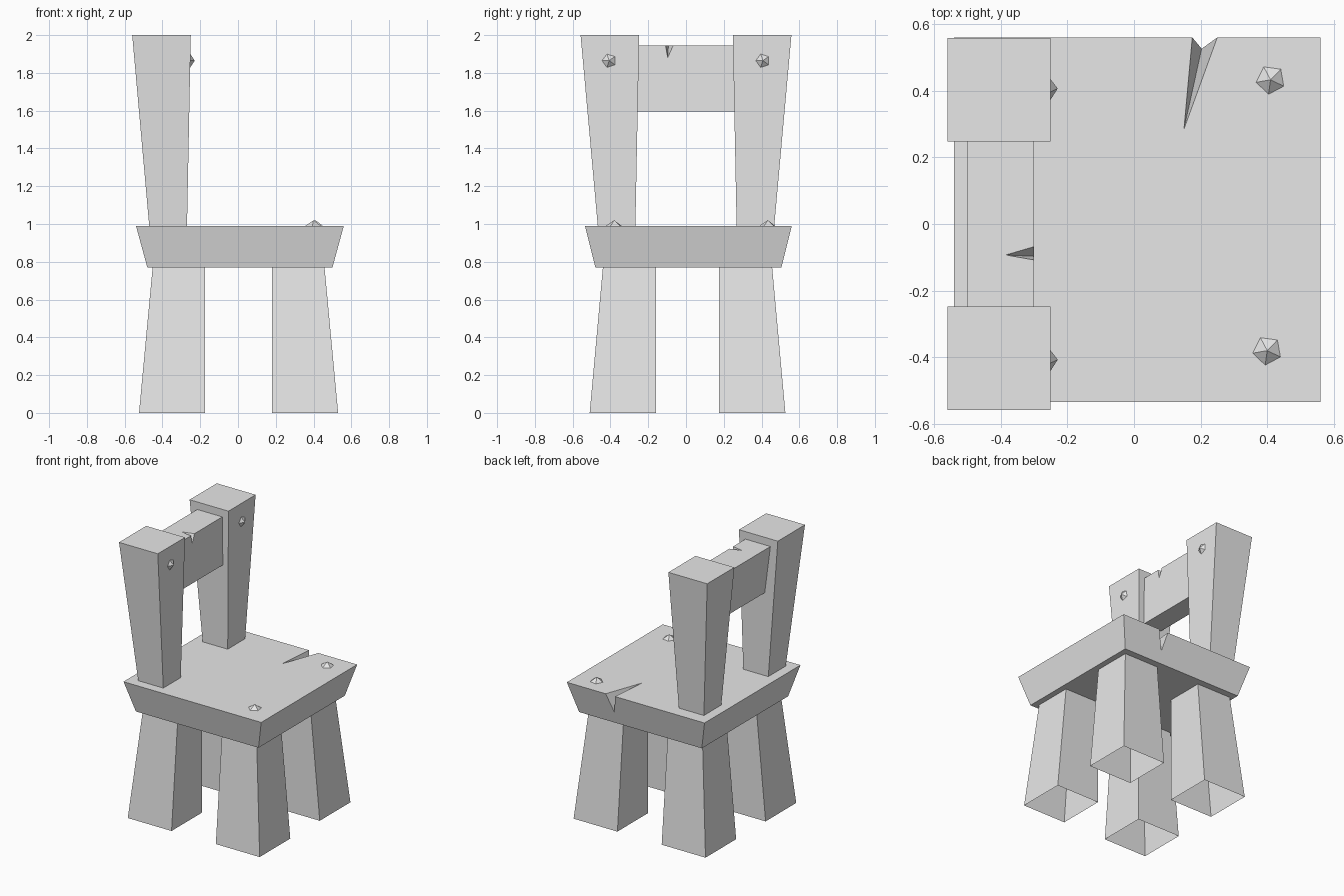
import bpy, bmesh, math
from mathutils import Matrix, Vector

cube = bpy.data.objects.get("Cube")
if cube:
    bpy.data.objects.remove(cube, do_unlink=True)

grey = bpy.data.materials.new("plain_grey")
grey.diffuse_color = (0.8, 0.8, 0.8, 1)
grey.use_nodes = True
grey.node_tree.nodes["Principled BSDF"].inputs["Base Color"].default_value = (0.8, 0.8, 0.8, 1)


def finish(name, bm):
    mesh = bpy.data.meshes.new(name)
    bm.to_mesh(mesh)
    bm.free()
    mesh.materials.append(grey)
    obj = bpy.data.objects.new(name, mesh)
    bpy.context.collection.objects.link(obj)
    return obj


def block(name, low, high, z0, z1, open_bottom=False):
    """Tapered box between two rectangles, each (x0, x1, y0, y1)."""
    bm = bmesh.new()
    rings = []
    for (x0, x1, y0, y1), z in ((low, z0), (high, z1)):
        corners = ((x0, y0), (x1, y0), (x1, y1), (x0, y1))
        rings.append([bm.verts.new((x, y, z)) for x, y in corners])
    a, b = rings
    for i in range(4):
        j = (i + 1) % 4
        bm.faces.new((a[i], a[j], b[j], b[i]))
    bm.faces.new(b)
    if not open_bottom:
        bm.faces.new(a[::-1])
    return finish(name, bm)


def cut_crack(target, inner, left, right, tip):
    """Carve a wedge; the tip lies on the side face below the two rim points."""
    pts = [Vector(p) for p in (inner, left, right, tip)]
    out = (pts[1] + pts[2]) / 2 - pts[0]
    # push the cutter out past the rim along the lines from the inner point
    scale = 1.0 + 0.01 / out.length
    pts = [pts[0]] + [pts[0] + (p - pts[0]) * scale for p in pts[1:]]
    # raised copies of the top points keep the cut clear of the top face
    lift = Vector((0, 0, 0.02))
    pts += [p + lift for p in pts[:3]]
    bm = bmesh.new()
    for p in pts:
        bm.verts.new(p)
    bmesh.ops.convex_hull(bm, input=bm.verts[:])
    bmesh.ops.recalc_face_normals(bm, faces=bm.faces[:])
    cutter = finish("crack_cutter", bm)
    cutter.hide_render = True
    mod = target.modifiers.new("crack", 'BOOLEAN')
    mod.operation = 'DIFFERENCE'
    mod.solver = 'EXACT'
    mod.object = cutter
    bpy.context.view_layer.objects.active = target
    bpy.ops.object.modifier_apply(modifier=mod.name)
    bpy.data.objects.remove(cutter, do_unlink=True)


def peg(name, centre, radius, height, turn, forward=False):
    """Five-sided pointed peg head, facing up or toward +x."""
    bm = bmesh.new()
    bmesh.ops.create_cone(bm, cap_ends=False, segments=5, radius1=radius, radius2=0, depth=height)
    bmesh.ops.remove_doubles(bm, verts=bm.verts[:], dist=0.0001)
    mat = Matrix.Translation((0, 0, height / 2))
    mat = Matrix.Rotation(math.radians(turn), 4, 'Z') @ mat
    if forward:
        mat = Matrix.Rotation(math.pi / 2, 4, 'Y') @ mat
    bmesh.ops.transform(bm, matrix=Matrix.Translation(centre) @ mat, verts=bm.verts[:])
    return finish(name, bm)


# Seat slab with a split in its edge
seat = block("seat", (-0.48, 0.50, -0.48, 0.505), (-0.54, 0.56, -0.535, 0.56), 0.77, 0.99)
cut_crack(seat, (0.15, 0.285, 0.99), (0.175, 0.56, 0.99), (0.25, 0.56, 0.99), (0.203, 0.526, 0.855))

# Four hollow-bottomed legs, flaring outward to the floor
def span(side, inner, outer, shift):
    return tuple(sorted((side * inner + shift, side * outer + shift)))


for sx, xname in ((-1, "right"), (1, "left")):
    for sy, yname in ((-1, "front"), (1, "back")):
        low = span(sx, 0.177, 0.527, 0.003) + span(sy, 0.168, 0.518, 0.008)
        high = span(sx, 0.177, 0.455, 0.003) + span(sy, 0.168, 0.448, 0.008)
        block(f"{yname}_{xname}_leg", low, high, 0, 0.77, open_bottom=True)

# Two backrest posts widening upward, each with a peg, and the seat pegs
for s, name, seat_peg in ((-1, "front", (0.40, -0.38, 0.99)), (1, "back", (0.41, 0.433, 0.99))):
    low = (-0.47, -0.27) + span(s, 0.268, 0.467, 0)
    high = (-0.56, -0.25) + span(s, 0.248, 0.558, 0)
    block(f"{name}_post", low, high, 0.99, 2.0, open_bottom=True)
    peg(f"{name}_post_peg", (-0.253, s * 0.407, 1.865), 0.038, 0.024, 180, forward=True)
    peg(f"{name}_seat_peg", seat_peg, 0.044, 0.03, 28)

# Backrest rail with a small split
rail = block("backrest_rail", (-0.45, -0.30, -0.27, 0.27), (-0.50, -0.30, -0.27, 0.27), 1.595, 1.945)
cut_crack(rail, (-0.385, -0.093, 1.945), (-0.30, -0.068, 1.945), (-0.30, -0.108, 1.945), (-0.30, -0.097, 1.88))
